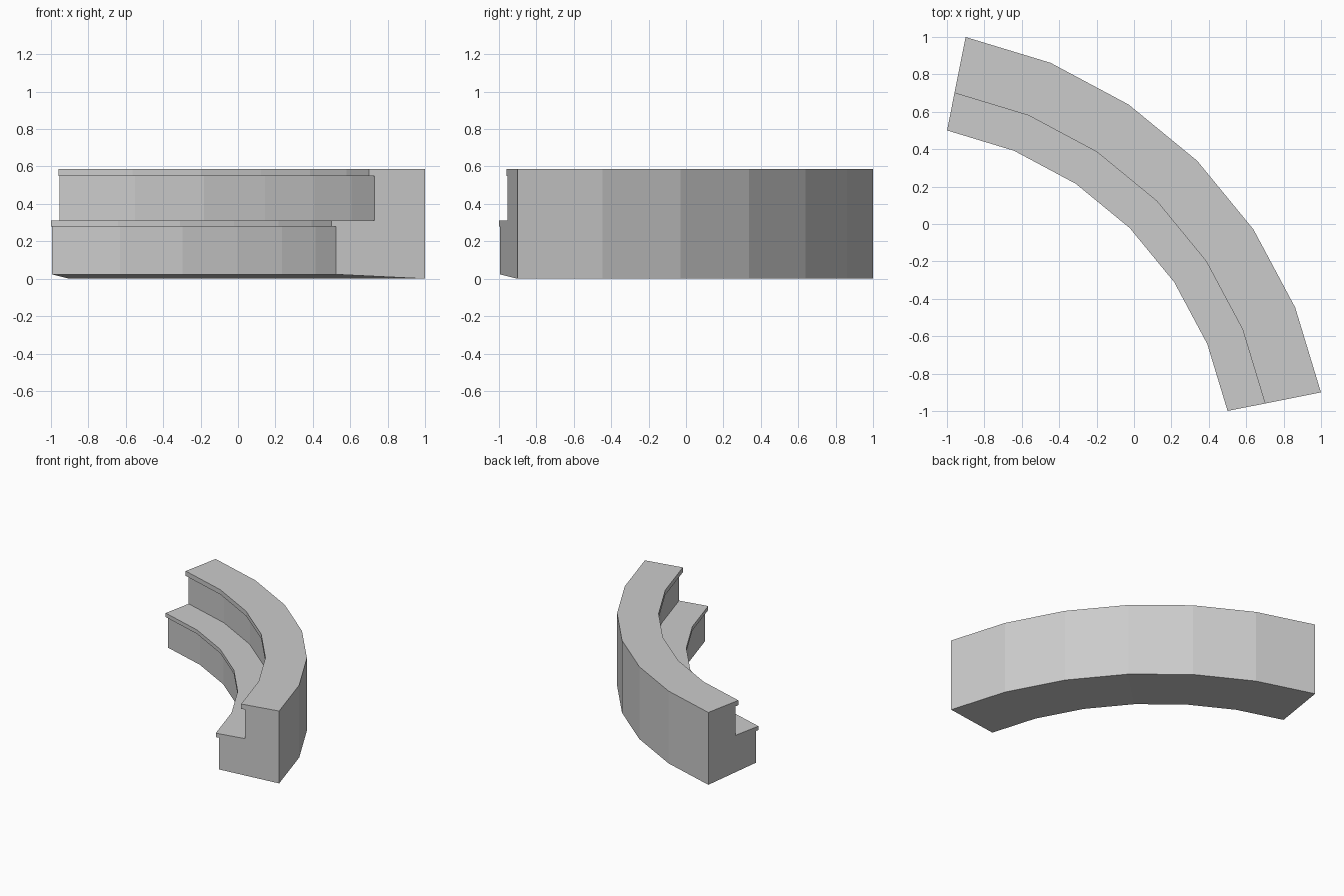
import bpy, bmesh, math

if "Cube" in bpy.data.objects:
    bpy.data.objects.remove(bpy.data.objects["Cube"])

CENTRE = -1.372          # arc centre lies on the x = y diagonal
SEGMENTS = 6
START, END = math.radians(11.25), math.radians(78.75)

# Radial cross-section (radius, height): sloped underside, two treads with nosings
PROFILE = [
    (2.418, 0.0), (2.418, 0.587),
    (2.113, 0.587), (2.113, 0.548), (2.143, 0.548),
    (2.143, 0.312), (1.909, 0.312), (1.909, 0.28),
    (1.934, 0.28), (1.934, 0.023),
]


def sweep_arc(name, profile):
    bm = bmesh.new()
    rings = []
    for i in range(SEGMENTS + 1):
        a = START + (END - START) * i / SEGMENTS
        rings.append([bm.verts.new((CENTRE + r * math.cos(a),
                                    CENTRE + r * math.sin(a), z))
                      for r, z in profile])
    n = len(profile)
    for a, b in zip(rings, rings[1:]):
        for k in range(n):
            m = (k + 1) % n
            bm.faces.new((a[k], a[m], b[m], b[k]))
    # End caps
    bm.faces.new(rings[0])
    bm.faces.new(rings[-1][::-1])
    bmesh.ops.recalc_face_normals(bm, faces=bm.faces)
    mesh = bpy.data.meshes.new(name)
    bm.to_mesh(mesh)
    bm.free()
    obj = bpy.data.objects.new(name, mesh)
    bpy.context.collection.objects.link(obj)
    return obj


# Curved two-step stair
sweep_arc("curved_steps", PROFILE)
